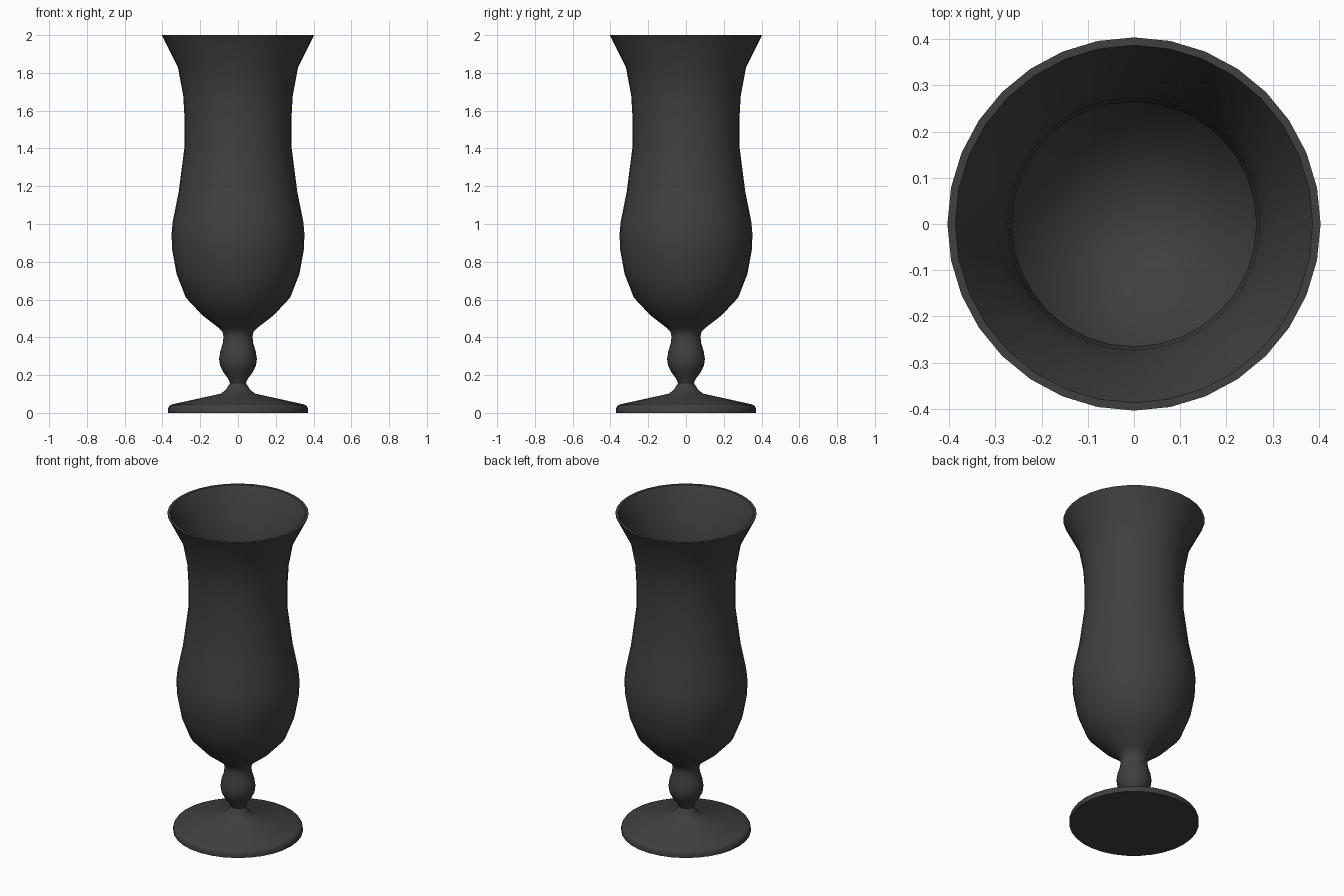
import bpy, math

if "Cube" in bpy.data.objects:
    bpy.data.objects.remove(bpy.data.objects["Cube"])

SEGMENTS = 32

# Profile sections as (radius, height), continuous from foot to bowl floor
foot = [(0.37, 0.0), (0.37, 0.025), (0.363, 0.038), (0.345, 0.046),
        (0.09, 0.102), (0.065, 0.122), (0.05, 0.145)]
stem = [(0.042, 0.158), (0.05, 0.178), (0.078, 0.215), (0.095, 0.25),
        (0.1, 0.285), (0.094, 0.325), (0.08, 0.37), (0.077, 0.405), (0.082, 0.43)]
bowl_outside = [(0.105, 0.452), (0.19, 0.518), (0.276, 0.61), (0.325, 0.735),
                (0.348, 0.86), (0.352, 0.945), (0.346, 1.01), (0.314, 1.17),
                (0.283, 1.41), (0.283, 1.56), (0.29, 1.68), (0.318, 1.83),
                (0.404, 2.0)]
bowl_inside = [(0.387, 2.0), (0.302, 1.83), (0.273, 1.68), (0.265, 1.56),
               (0.265, 1.41), (0.296, 1.17), (0.328, 1.01), (0.334, 0.945),
               (0.33, 0.86), (0.308, 0.74), (0.262, 0.625), (0.18, 0.535),
               (0.08, 0.463)]


def lathe(name, profile):
    """Revolve a profile around z and cap both ends."""
    n = SEGMENTS
    verts = [(r * math.cos(2 * math.pi * i / n), r * math.sin(2 * math.pi * i / n), z)
             for r, z in profile for i in range(n)]
    faces = [(k * n + i, k * n + (i + 1) % n, (k + 1) * n + (i + 1) % n, (k + 1) * n + i)
             for k in range(len(profile) - 1) for i in range(n)]
    faces.append(tuple(reversed(range(n))))
    last = (len(profile) - 1) * n
    faces.append(tuple(range(last, last + n)))
    mesh = bpy.data.meshes.new(name)
    mesh.from_pydata(verts, [], faces)
    obj = bpy.data.objects.new(name, mesh)
    bpy.context.collection.objects.link(obj)
    return obj


# Footed drinking glass, one continuous wall
glass = lathe("hurricane_glass", foot + stem + bowl_outside + bowl_inside)

# Dark grey finish
dark = bpy.data.materials.new("dark_grey")
dark.diffuse_color = (0.05, 0.05, 0.05, 1)
dark.use_nodes = True
dark.node_tree.nodes["Principled BSDF"].inputs["Base Color"].default_value = dark.diffuse_color
glass.data.materials.append(dark)

# Smooth walls, crisp rim and foot edge
bpy.context.view_layer.objects.active = glass
glass.select_set(True)
bpy.ops.object.shade_smooth_by_angle(angle=math.radians(40))
